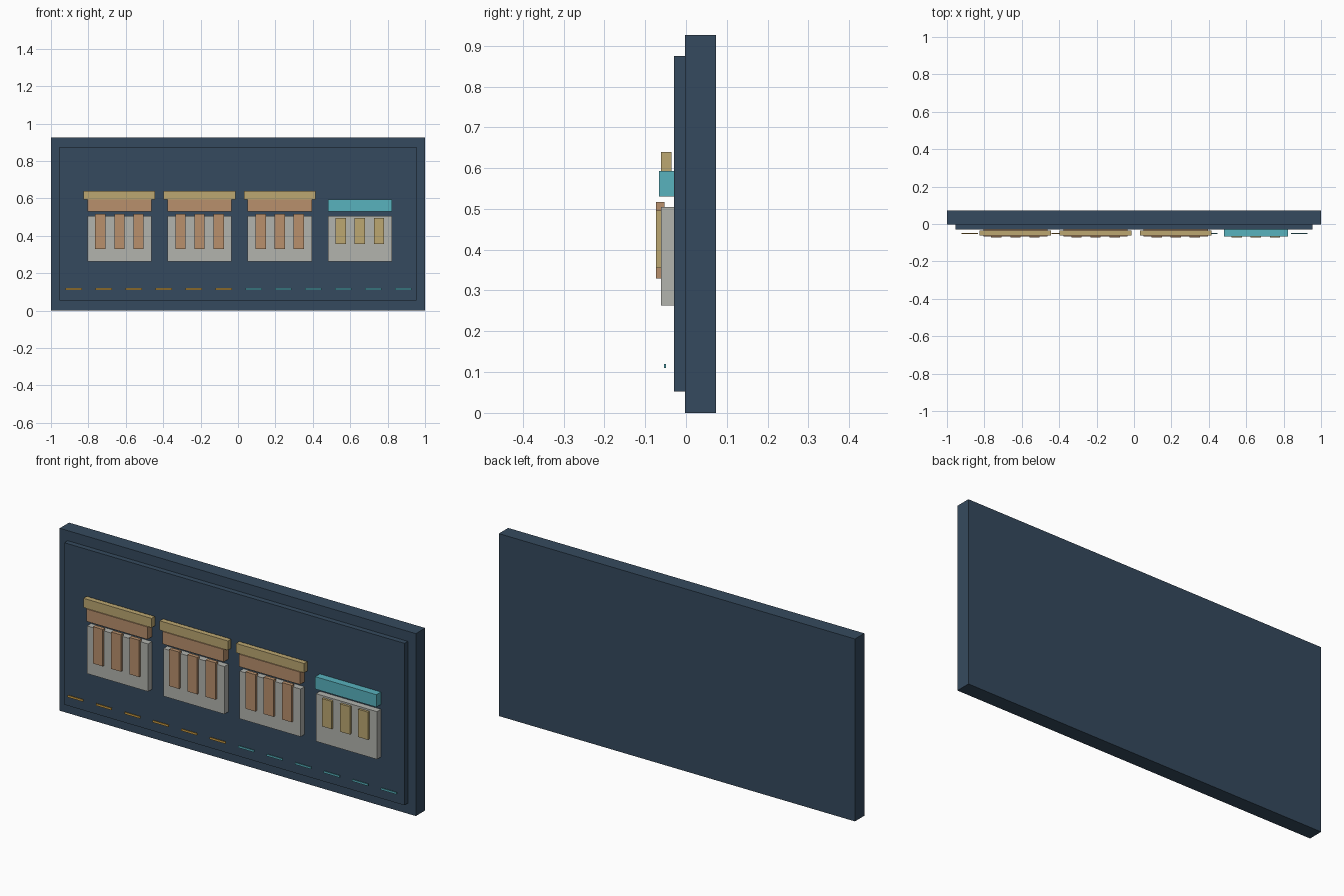
import bpy

if "Cube" in bpy.data.objects:
    bpy.data.objects.remove(bpy.data.objects["Cube"], do_unlink=True)


def linear(c):
    c /= 255
    return c / 12.92 if c <= 0.04045 else ((c + 0.055) / 1.055) ** 2.4


def material(name, r, g, b):
    mat = bpy.data.materials.new(name)
    mat.use_nodes = True
    color = (linear(r), linear(g), linear(b), 1)
    mat.diffuse_color = color
    mat.node_tree.nodes["Principled BSDF"].inputs["Base Color"].default_value = color
    return mat


navy = material("navy", 53, 74, 94)
stone = material("pale stone", 178, 179, 174)
copper = material("copper", 184, 144, 108)
sand = material("sand gold", 188, 167, 113)
teal = material("teal", 88, 178, 190)
amber = material("amber", 206, 160, 70)


def box(name, mat, x, width, y0, y1, z0, z1):
    """Box centred on x, spanning the given y and z ranges."""
    bpy.ops.mesh.primitive_cube_add(size=1, location=(x, (y0 + y1) / 2, (z0 + z1) / 2))
    obj = bpy.context.object
    obj.name = name
    obj.scale = (width, y1 - y0, z1 - z0)
    bpy.ops.object.transform_apply(location=False, rotation=False, scale=True)
    obj.data.materials.append(mat)
    return obj


# Backing board and raised panel
box("back_board", navy, 0, 2, -0.002, 0.073, 0, 0.926)
box("front_panel", navy, 0, 1.91, -0.029, -0.002, 0.053, 0.875)

# Four building fronts: three with copper columns and a roof slab, one teal
for i in range(4):
    x = -0.634 + i * 0.4285
    last = i == 3
    box(f"wall_{i + 1}", stone, x, 0.343, -0.061, -0.029, 0.263, 0.505)
    box(f"lintel_{i + 1}", teal if last else copper, x, 0.343, -0.066, -0.029, 0.53, 0.593)
    if not last:
        box(f"roof_slab_{i + 1}", sand, x, 0.383, -0.061, -0.035, 0.593, 0.64)
    for j in (-1, 0, 1):
        if last:
            box(f"window_{j + 2}", sand, x + j * 0.102, 0.055, -0.073, -0.058, 0.355, 0.496)
        else:
            box(f"column_{i + 1}_{j + 2}", copper, x + j * 0.102, 0.055, -0.073, -0.053, 0.33, 0.517)

# Row of dashes along the bottom, amber then teal
for i in range(12):
    box(f"dash_{i + 1}", amber if i < 6 else teal, -0.877 + i * 0.16, 0.088,
        -0.054, -0.049, 0.11, 0.12)
